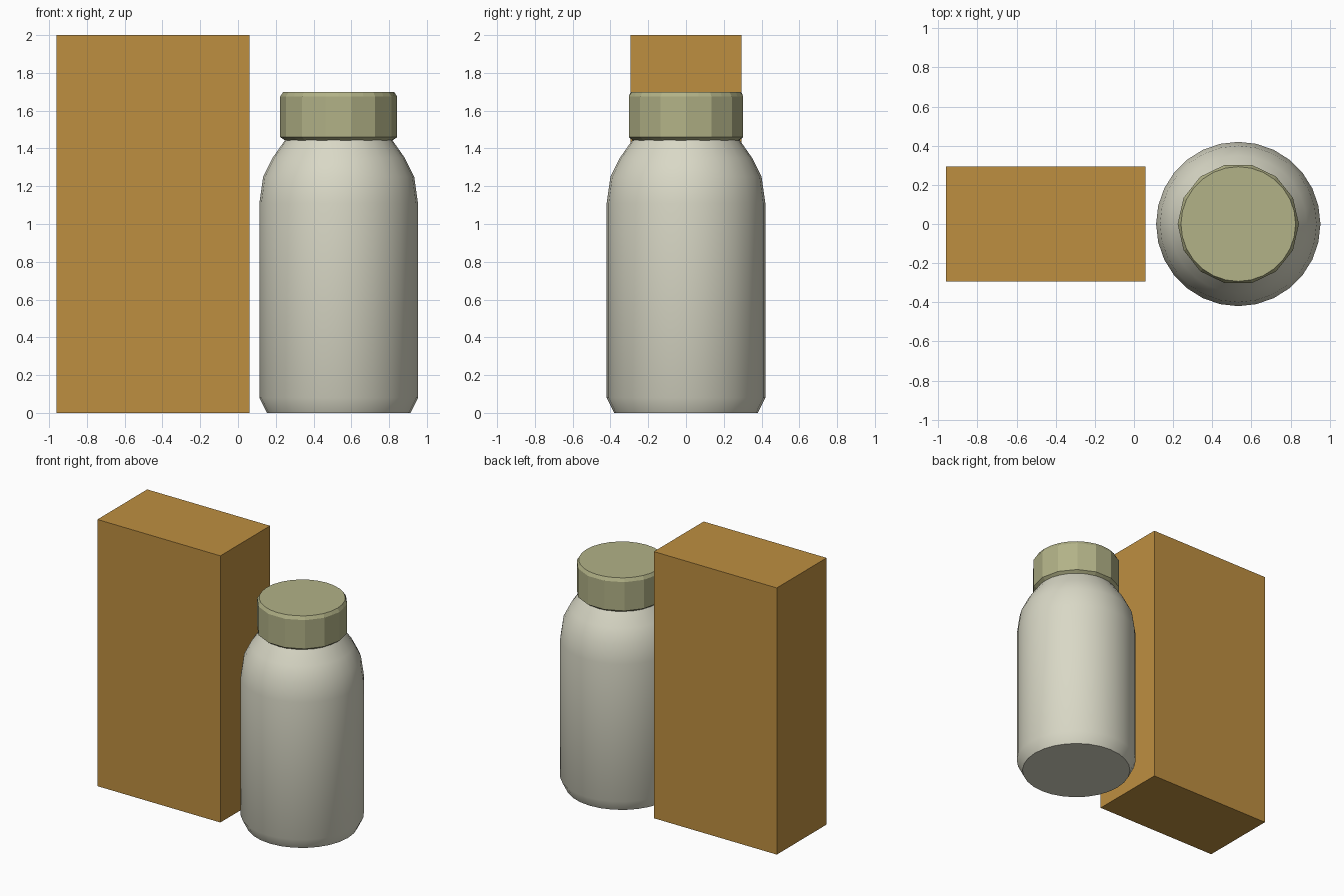
import bpy, bmesh
from math import cos, sin, pi, radians

cube = bpy.data.objects.get("Cube")
if cube:
    bpy.data.objects.remove(cube, do_unlink=True)

SIDES = 28
BOTTLE_X = 0.533


def material(name, srgb):
    color = [(c / 255 / 12.92) if c < 11 else ((c / 255 + 0.055) / 1.055) ** 2.4 for c in srgb] + [1]
    mat = bpy.data.materials.new(name)
    mat.use_nodes = True
    mat.diffuse_color = color
    mat.node_tree.nodes["Principled BSDF"].inputs["Base Color"].default_value = color
    return mat


def add_object(name, bm, mat):
    bmesh.ops.recalc_face_normals(bm, faces=bm.faces)
    mesh = bpy.data.meshes.new(name)
    bm.to_mesh(mesh)
    bm.free()
    mesh.materials.append(mat)
    obj = bpy.data.objects.new(name, mesh)
    bpy.context.collection.objects.link(obj)
    return obj


def lathe(name, profile, mat):
    """Closed turned solid; rings are (radius, height, factor for in-between points)."""
    bm = bmesh.new()
    rings = []
    for r, z, odd in profile:
        ring = []
        for i in range(SIDES):
            a = 2 * pi * i / SIDES
            k = r * (odd if i % 2 else 1)
            ring.append(bm.verts.new((k * cos(a), k * sin(a), z)))
        rings.append(ring)
    for low, high in zip(rings, rings[1:]):
        for i in range(SIDES):
            j = (i + 1) % SIDES
            bm.faces.new((low[i], low[j], high[j], high[i]))
    bm.faces.new(rings[0])
    bm.faces.new(rings[-1])
    obj = add_object(name, bm, mat)
    obj.location.x = BOTTLE_X
    return obj


# Carton
bm = bmesh.new()
bmesh.ops.create_cube(bm, size=1)
bmesh.ops.scale(bm, vec=(1.02, 0.59, 2), verts=bm.verts)
bmesh.ops.translate(bm, vec=(-0.45, 0, 1), verts=bm.verts)
add_object("carton", bm, material("cardboard_brown", (190, 143, 64)))

# Smooth bottle body with a rounded shoulder
bottle = lathe("bottle_body", [
    (0.38, 0, 1), (0.42, 0.08, 1), (0.42, 1.11, 1),
    (0.40, 1.25, 1), (0.35, 1.35, 1), (0.28, 1.45, 1),
], material("bottle_cream", (217, 216, 198)))
bpy.context.view_layer.objects.active = bottle
bottle.select_set(True)
bpy.ops.object.shade_smooth_by_angle(angle=radians(45))

# Cap with fourteen flat wall facets and a round top
FLAT = cos(2 * pi / SIDES)
lathe("bottle_cap", [
    (0.28, 1.44, 1), (0.31, 1.46, FLAT), (0.31, 1.675, FLAT), (0.293, 1.70, 1),
], material("cap_olive", (178, 178, 135)))
